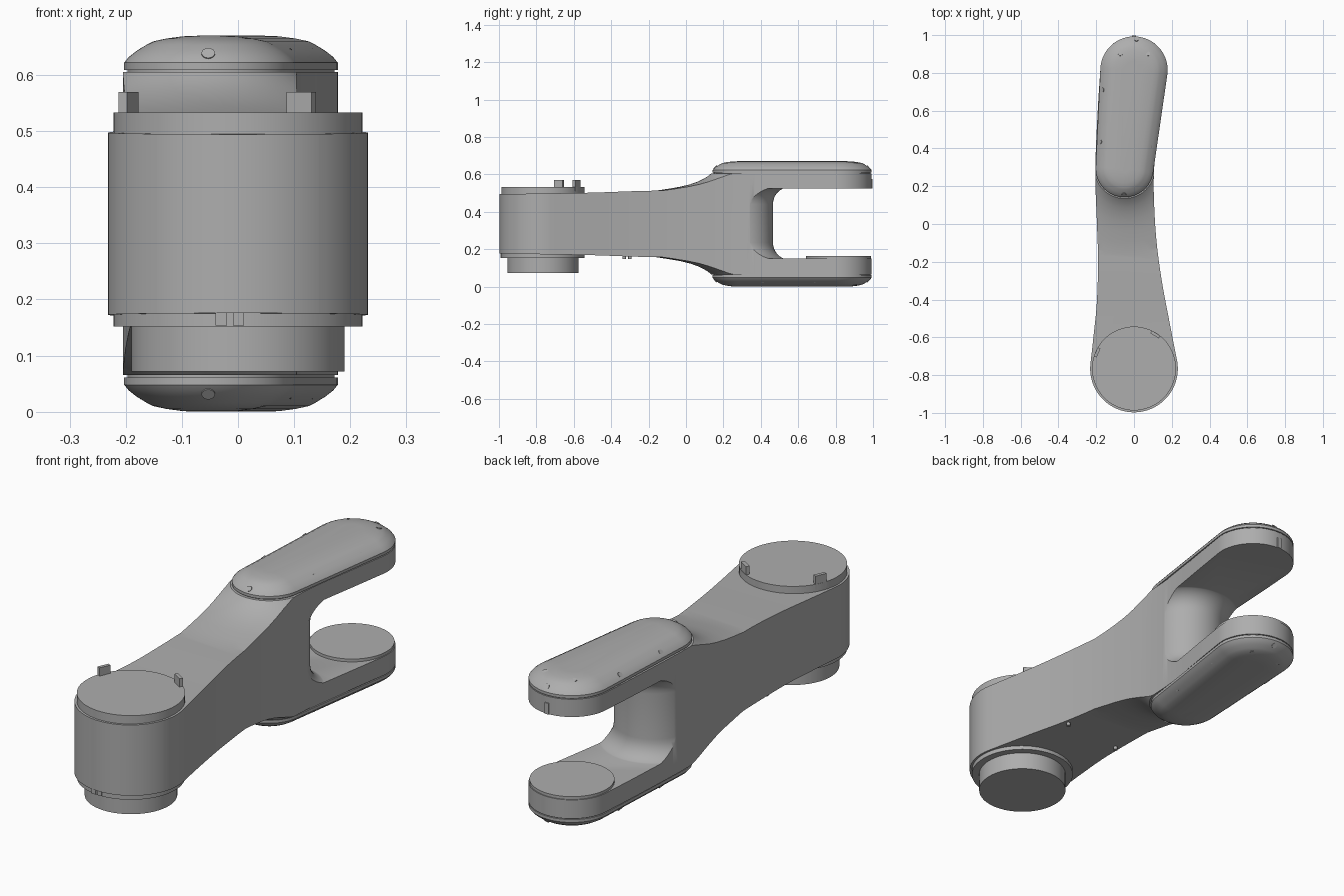
import bpy, bmesh
from math import sin, cos, pi, acos, atan2, radians, hypot
from mathutils import Vector, Matrix

if "Cube" in bpy.data.objects:
    bpy.data.objects.remove(bpy.data.objects["Cube"])

grey = bpy.data.materials.new("plain grey")
grey.use_nodes = True
grey.diffuse_color = (0.42, 0.42, 0.42, 1)
grey.node_tree.nodes["Principled BSDF"].inputs["Base Color"].default_value = (0.42, 0.42, 0.42, 1)

HEIGHT = 0.67
TIP = Vector((0, 0.815))          # wrist axis
ROOT = Vector((-0.05, 0.295))     # where the fork starts
SHOULDER = Vector((0, -0.765))    # shoulder axis
TIP_R, ROOT_R, SHOULDER_R = 0.178, 0.153, 0.232


def finish(name, bm):
    bmesh.ops.recalc_face_normals(bm, faces=bm.faces)
    mesh = bpy.data.meshes.new(name)
    bm.to_mesh(mesh)
    bm.free()
    mesh.materials.append(grey)
    obj = bpy.data.objects.new(name, mesh)
    bpy.context.collection.objects.link(obj)
    return obj


def loft(name, rings):
    """Skin a stack of equal-length point rings and cap both ends."""
    bm = bmesh.new()
    loops = [[bm.verts.new(p) for p in ring] for ring in rings]
    n = len(loops[0])
    for low, high in zip(loops, loops[1:]):
        for i in range(n):
            j = (i + 1) % n
            bm.faces.new((low[i], low[j], high[j], high[i]))
    bm.faces.new(loops[0])
    bm.faces.new(loops[-1])
    return finish(name, bm)


def arc(centre, r, start, end, n=32):
    return [(centre[0] + r * cos(start + (end - start) * i / n),
             centre[1] + r * sin(start + (end - start) * i / n)) for i in range(n + 1)]


def at_z(points, z):
    return [(x, y, z) for x, y in points]


def tapered_slot(tip_r, root_r):
    """Outline wrapped around the tip circle and the root circle."""
    d = TIP - ROOT
    phi, beta = atan2(d.y, d.x), acos((root_r - tip_r) / d.length)
    return (arc(TIP, tip_r, phi - beta, phi + beta)
            + arc(ROOT, root_r, phi + beta, phi + 2 * pi - beta))


def turned(name, centre, steps, n=72):
    rings = [at_z(arc(centre, r, 0, 2 * pi * (n - 1) / n, n - 1), z) for r, z in steps]
    return loft(name, rings)


def block(name, size, place, angle=0):
    bm = bmesh.new()
    bmesh.ops.create_cube(bm, size=1, matrix=Matrix.Translation(place)
                          @ Matrix.Rotation(angle, 4, 'Z') @ Matrix.Diagonal((*size, 1)))
    return finish(name, bm)


def smooth_path(keys, steps=6):
    """Curve through the key points, ends excluded."""
    p = [Vector(k) for k in keys]
    p = [2 * p[0] - p[1]] + p + [2 * p[-1] - p[-2]]
    out = []
    for a, b, c, d in zip(p, p[1:], p[2:], p[3:]):
        for i in range(steps):
            t = i / steps
            q = 0.5 * (2 * b + (c - a) * t + (2 * a - 5 * b + 4 * c - d) * t ** 2
                       + (3 * b - a - 3 * c + d) * t ** 3)
            out.append(tuple(q))
    return out[1:]


def combine(target, tool, operation):
    mod = target.modifiers.new("join", 'BOOLEAN')
    mod.object, mod.operation, mod.solver = tool, operation, 'EXACT'
    bpy.context.view_layer.objects.active = target
    bpy.ops.object.modifier_apply(modifier=mod.name)
    bpy.data.objects.remove(tool)


def smooth(obj, degrees=30):
    bpy.ops.object.select_all(action='DESELECT')
    obj.select_set(True)
    bpy.context.view_layer.objects.active = obj
    bpy.ops.object.shade_smooth_by_angle(angle=radians(degrees))


def flip(z):
    return HEIGHT - z


# Arm body: side profile swept across the width
top = smooth_path([(-1.15, 0.492), (-1.1, 0.493), (-0.55, 0.501), (-0.2, 0.512), (0.31, 0.518), (0.35, 0.518)])
top = [p for p in top if p[0] <= 0.311]
profile = top + [(y, flip(z)) for y, z in reversed(top)]
body = loft("arm_body", [[(x, y, z) for y, z in profile] for x in (-0.4, 0.4)])

# Flares rising to both fork arms
flare = [(0.48, 0.49), (0.46, 0.512), (0.395, 0.522), (0.33, 0.533), (0.275, 0.546),
         (0.235, 0.560), (0.205, 0.574), (0.178, 0.590), (0.16, 0.605)]
for side in (lambda z: z, flip):
    combine(body, loft("flare", [at_z(tapered_slot(0.25, r), side(z)) for r, z in flare]), 'UNION')

# Fork opening with a rounded, flared web
combine(body, block("opening", (1, 1, 0.375), (0, 0.80, 0.3375)), 'DIFFERENCE')
web = [(0.165 + 0.085 * (1 - sin(a)), 0.145 + 0.09 * (1 - cos(a)))
       for a in [i * pi / 16 for i in range(9)]]
web += [(r, 0.675 - z) for r, z in reversed(web)]
combine(body, turned("web", (ROOT.x, 0.30), web), 'UNION')

# Trim everything to the plan outline
tip = arc(TIP, TIP_R, radians(-8), radians(178), 40)
base = arc(SHOULDER, SHOULDER_R, radians(172), radians(368), 56)
left = smooth_path([tip[-1], (-0.192, 0.6), (-0.205, 0.28), (-0.196, 0), (-0.19, -0.2),
                    (-0.197, -0.42), (-0.215, -0.6), base[0]])
right = smooth_path([base[-1], (0.19, -0.53), (0.147, -0.3), (0.118, -0.08), (0.105, 0.15),
                     (0.107, 0.3), (0.12, 0.43), (0.15, 0.62), tip[0]])
plan = tip + left + base + right
combine(body, loft("plan", [at_z(plan, z) for z in (-0.1, 0.8)]), 'INTERSECT')
smooth(body, 35)

# Domed covers on both fork arms
dome = [(0.006, 0.598), (0.006, 0.609), (0, 0.609), (0, 0.622), (0.008, 0.632), (0.022, 0.643),
        (0.040, 0.654), (0.052, 0.660), (0.075, 0.665), (0.105, 0.669), (0.13, HEIGHT)]
for name, side in (("upper_cover", lambda z: z), ("lower_cover", flip)):
    smooth(loft(name, [at_z(tapered_slot(TIP_R - i, ROOT_R - i), side(z)) for i, z in dome]), 35)

# Shoulder discs and wrist plate
smooth(turned("shoulder_top_disc", SHOULDER, [(0.222, 0.47), (0.222, 0.533)]))
smooth(turned("shoulder_lower_rim", SHOULDER, [(0.222, 0.152), (0.222, 0.2)]))
smooth(turned("shoulder_plug", SHOULDER, [(0.19, 0.072), (0.19, 0.16)]))
smooth(turned("wrist_plate", TIP, [(0.174, 0.14), (0.174, 0.163)]))

# Locating tabs around the shoulder and at the fork tip
for i, (x, y) in enumerate([(-0.195, 0.085), (0.113, 0.180)]):
    block(f"top_tab_{i + 1}", (0.016, 0.052, 0.06), (x, SHOULDER.y + y, 0.54), atan2(y, x))
for i, x in enumerate((-0.03, 0.001)):
    block(f"lower_tab_{i + 1}", (0.02, 0.014, 0.033), (x, -0.984, 0.17))
block("tip_tab", (0.02, 0.014, 0.05), (0, 0.99, 0.55))


def screw(name, place, direction, r=0.012):
    bm = bmesh.new()
    turn = Vector(direction).to_track_quat('Z', 'Y').to_matrix().to_4x4()
    bmesh.ops.create_cone(bm, cap_ends=True, segments=16, radius1=r, radius2=r, depth=0.016,
                          matrix=Matrix.Translation(place) @ turn)
    smooth(finish(name, bm))


# Screws around the cover bevels: position and outward direction in plan
rim = [((0.013, 0.972), (0, 1)), ((-0.163, 0.71), (-1, 0)), ((0.134, 0.69), (1, -0.1)),
       ((-0.175, 0.435), (-1, 0)), ((0.095, 0.41), (1, -0.1)), ((-0.053, 0.160), (0, -1))]
for label, sign, side in (("upper", 1, lambda z: z), ("lower", -1, flip)):
    for i, ((x, y), (dx, dy)) in enumerate(rim):
        screw(f"{label}_rim_screw_{i + 1}", (x, y, side(0.634)), (dx, dy, sign * 0.9))
    for i, x in enumerate((-0.072, 0.074)):
        screw(f"{label}_face_screw_{i + 1}", (x, 0.9, side(0.656)), (0, 0.3, sign))

# Small screws under the arm
for i, (x, y) in enumerate([(0.095, 0.04), (0.125, -0.3), (-0.17, -0.33)]):
    screw(f"underside_screw_{i + 1}", (x, y, 0.155), (0, 0, -1), 0.009)
